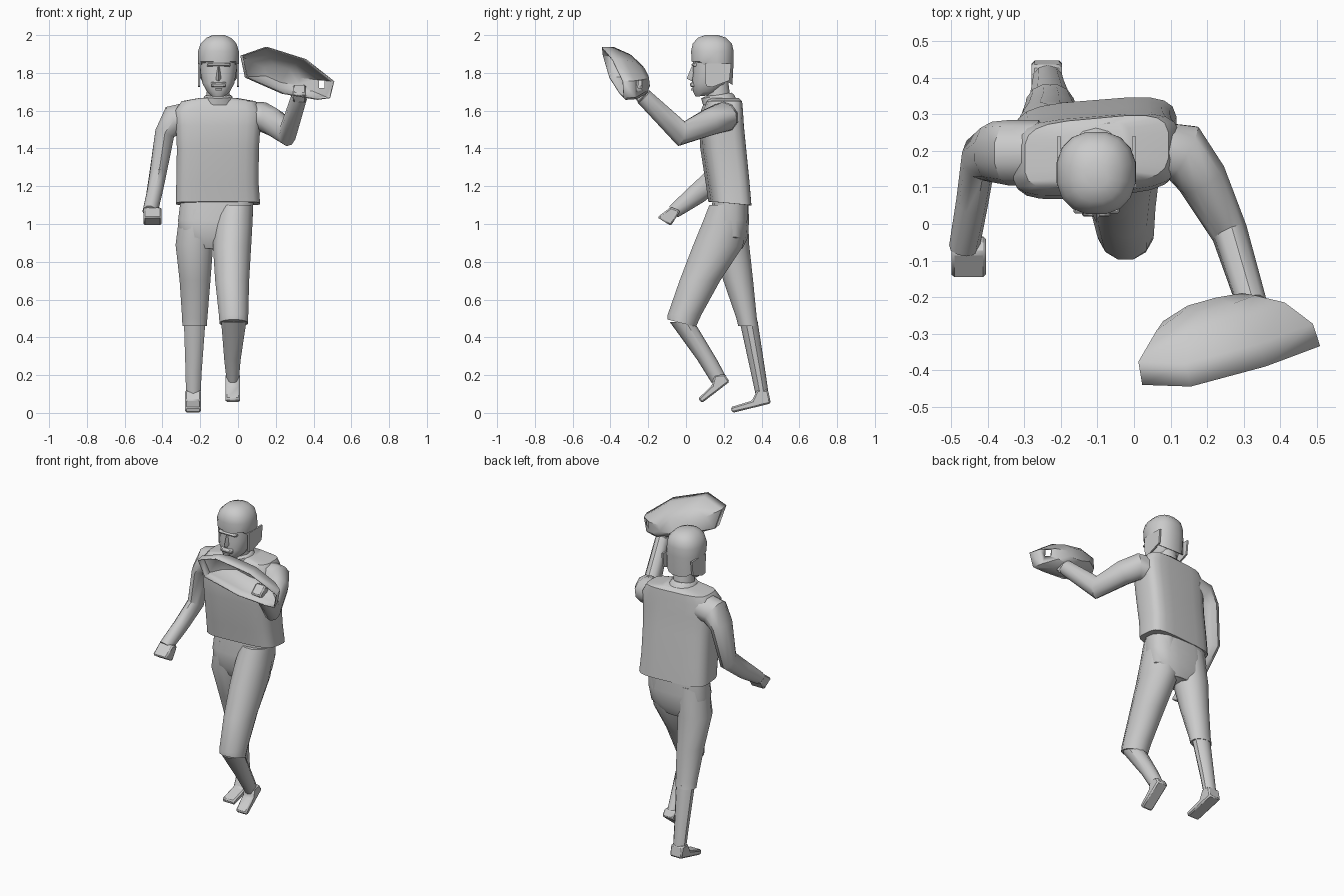
import bpy, math
from mathutils import Vector


def mesh_object(name, verts, faces):
    me = bpy.data.meshes.new(name)
    me.from_pydata([tuple(v) for v in verts], [], faces)
    ob = bpy.data.objects.new(name, me)
    bpy.context.collection.objects.link(ob)
    return ob


def skin(name, rings, caps=(True, True)):
    n = len(rings[0])
    verts = [p for r in rings for p in r]
    faces = [(k * n + i, k * n + (i + 1) % n, (k + 1) * n + (i + 1) % n, (k + 1) * n + i)
             for k in range(len(rings) - 1) for i in range(n)]
    if caps[0]:
        faces.append(tuple(reversed(range(n))))
    if caps[1]:
        faces.append(tuple(range(len(verts) - n, len(verts))))
    return mesh_object(name, verts, faces)


def loft(name, sections, n=12, power=2.0, yaw=0.0):
    """Level rings given as (z, x0, x1, y_front, y_back, drop); drop lowers the back edge."""
    rings = []
    for z, x0, x1, y0, y1, drop in sections:
        ring = []
        for i in range(n):
            a = 2 * math.pi * (i + 0.5) / n
            c, s = math.cos(a), math.sin(a)
            c = math.copysign(abs(c) ** (2 / power), c)
            s = math.copysign(abs(s) ** (2 / power), s)
            ring.append(Vector(((x0 + x1) / 2 + c * (x1 - x0) / 2,
                                (y0 + y1) / 2 + s * (y1 - y0) / 2 + yaw * c, z - drop * s)))
        rings.append(ring)
    return skin(name, rings)


def limb(name, path, u, n=10):
    """Tube along (x, y, z, radius_u, radius_v), mitred at the joints."""
    pts = [Vector(p[:3]) for p in path]
    u, last, rings = Vector(u), None, []
    for i, p in enumerate(path):
        d = Vector()
        if i > 0:
            d += (pts[i] - pts[i - 1]).normalized()
        if i < len(pts) - 1:
            d += (pts[i + 1] - pts[i]).normalized()
        d.normalize()
        if last:
            u = last.rotation_difference(d) @ u
        u = (u - d * u.dot(d)).normalized()
        v, last = d.cross(u), d
        rings.append([pts[i] + u * p[3] * math.cos(2 * math.pi * k / n)
                      + v * p[4] * math.sin(2 * math.pi * k / n) for k in range(n)])
    return skin(name, rings)


def plate(name, x0, x1, profile, bevel=0.008):
    """Side profile of (y, z) points extruded across x."""
    ob = skin(name, [[Vector((x, y, z)) for y, z in profile] for x in (x0, x1)])
    if bevel:
        m = ob.modifiers.new("bevel", 'BEVEL')
        m.width, m.segments = bevel, 1
    return ob


# Shirt, hips and collar
loft("shirt", [(1.108, -0.33, 0.118, 0.125, 0.34, 0.01), (1.22, -0.328, 0.11, 0.11, 0.33, 0),
               (1.40, -0.325, 0.112, 0.082, 0.312, 0), (1.52, -0.33, 0.12, 0.075, 0.30, 0),
               (1.60, -0.335, 0.125, 0.085, 0.295, 0), (1.65, -0.30, 0.095, 0.105, 0.29, 0),
               (1.668, -0.20, -0.01, 0.12, 0.27, 0)], n=20, power=4, yaw=0.018)
loft("hips", [(1.14, -0.305, 0.085, 0.14, 0.33, 0), (1.02, -0.32, 0.08, 0.13, 0.335, 0),
              (0.93, -0.31, 0.06, 0.13, 0.33, 0), (0.87, -0.24, -0.03, 0.16, 0.30, 0)],
     n=16, power=2.8)
loft("collar", [(1.63, -0.20, -0.01, 0.09, 0.28, 0), (1.675, -0.18, -0.03, 0.08, 0.255, -0.01),
                (1.685, -0.165, -0.045, 0.10, 0.24, -0.01)], n=14)
loft("neck", [(1.64, -0.17, -0.04, 0.11, 0.24, 0), (1.76, -0.165, -0.045, 0.10, 0.225, 0)])

# Head, hair and face
loft("head", [(1.678, -0.14, -0.07, 0.05, 0.13, -0.004), (1.70, -0.165, -0.042, 0.037, 0.18, 0),
              (1.745, -0.19, -0.018, 0.03, 0.215, 0), (1.80, -0.20, -0.008, 0.037, 0.235, 0),
              (1.86, -0.203, -0.004, 0.034, 0.245, 0), (1.93, -0.20, -0.008, 0.04, 0.24, 0)],
     n=16, power=2.3)
loft("hair", [(1.795, -0.207, 0.001, 0.075, 0.247, 0.06), (1.86, -0.214, 0.007, 0.028, 0.254, 0),
              (1.915, -0.213, 0.006, 0.025, 0.254, 0), (1.955, -0.20, -0.006, 0.034, 0.245, 0),
              (1.985, -0.17, -0.035, 0.06, 0.215, 0), (2.0, -0.135, -0.07, 0.10, 0.17, 0)],
     n=16, power=2.3)
skin("nose", [[Vector((-0.103 + s * w, y, z)) for s, y in ((-1, 0.05), (0, yf), (1, 0.05))]
              for z, w, yf in ((1.758, 0.022, 0.028), (1.77, 0.02, 0.004), (1.835, 0.01, 0.03))])
plate("moustache", -0.143, -0.063, [(0.05, 1.725), (0.024, 1.725), (0.02, 1.745), (0.05, 1.758)], 0.005)
plate("lower_lip", -0.12, -0.086, [(0.05, 1.705), (0.027, 1.707), (0.027, 1.716), (0.05, 1.72)], 0)
plate("brow", -0.165, -0.04, [(0.06, 1.83), (0.027, 1.838), (0.03, 1.85), (0.06, 1.855)], 0.005)
for i, x in enumerate((-0.211, -0.005)):
    plate("sideburn_%d" % i, x, x + 0.011,
          [(0.105, 1.73), (0.14, 1.725), (0.23, 1.76), (0.24, 1.85), (0.10, 1.85)], 0)

# Trouser legs, shins and feet
loft("back_trouser_leg", [(0.46, -0.297, -0.163, 0.275, 0.385, 0.0), (0.50, -0.298, -0.16, 0.265, 0.377, 0),
                          (0.70, -0.312, -0.143, 0.195, 0.358, 0), (0.89, -0.334, -0.128, 0.135, 0.338, 0),
                          (1.08, -0.31, -0.10, 0.14, 0.33, 0)])
loft("front_trouser_leg", [(0.475, -0.10, 0.055, -0.10, 0.055, 0.02), (0.52, -0.104, 0.057, -0.10, 0.085, 0.0),
                           (0.70, -0.124, 0.062, -0.038, 0.185, 0), (0.88, -0.136, 0.073, 0.03, 0.305, 0),
                           (1.0, -0.13, 0.08, 0.08, 0.328, 0), (1.10, -0.11, 0.083, 0.12, 0.33, 0)])
loft("back_shin", [(0.08, -0.277, -0.197, 0.372, 0.44, 0), (0.22, -0.28, -0.19, 0.342, 0.42, 0),
                   (0.48, -0.289, -0.170, 0.285, 0.38, 0)], n=10)
loft("front_shin", [(0.175, -0.062, 0.006, 0.135, 0.213, -0.015), (0.28, -0.075, 0.016, 0.06, 0.165, 0),
                    (0.48, -0.092, 0.047, -0.085, 0.045, 0)], n=10)
plate("back_foot", -0.28, -0.197, [(0.375, 0.12), (0.435, 0.12), (0.449, 0.05), (0.245, 0.0),
                                   (0.236, 0.03), (0.35, 0.065)])
plate("front_foot", -0.065, 0.01, [(0.15, 0.20), (0.205, 0.205), (0.231, 0.165), (0.085, 0.053),
                                   (0.064, 0.075), (0.137, 0.145)])

# Arms and hands
limb("lowered_arm", [(-0.26, 0.195, 1.56, 0.09, 0.09), (-0.34, 0.195, 1.55, 0.09, 0.085),
                     (-0.388, 0.197, 1.48, 0.083, 0.055), (-0.425, 0.18, 1.26, 0.068, 0.046),
                     (-0.443, 0.06, 1.16, 0.056, 0.043), (-0.465, -0.065, 1.065, 0.038, 0.042)], (0, 1, 0))
plate("lowered_hand", -0.50, -0.405, [(-0.08, 1.09), (-0.03, 1.07), (-0.08, 0.99), (-0.152, 1.035)])
limb("raised_arm", [(0.05, 0.20, 1.565, 0.085, 0.085), (0.135, 0.195, 1.565, 0.08, 0.085),
                    (0.185, 0.125, 1.54, 0.075, 0.07), (0.262, -0.025, 1.478, 0.068, 0.05),
                    (0.325, -0.225, 1.675, 0.045, 0.042)], (0, 0, 1))
plate("raised_hand", 0.29, 0.36, [(-0.20, 1.70), (-0.23, 1.74), (-0.29, 1.69), (-0.25, 1.64)])

# Hollow shell held in the raised hand, opening forward, with a small square hole
rim = [Vector(p) for p in ((0.025, -0.44, 1.89), (0.155, -0.445, 1.935), (0.36, -0.39, 1.87),
                           (0.507, -0.335, 1.755), (0.485, -0.33, 1.668), (0.42, -0.32, 1.66),
                           (0.245, -0.35, 1.69), (0.05, -0.405, 1.775))]
mid, back = sum(rim, Vector()) / len(rim), Vector((0.24, -0.215, 1.785))
shell = skin("held_shell", [[mid.lerp(back, t) + (p - mid) * s for p in rim]
                            for t, s in ((0, 1), (0.38, 0.98), (0.8, 0.72), (1, 0.40))], caps=(False, True))
thick = shell.modifiers.new("thickness", 'SOLIDIFY')
thick.thickness, thick.offset = 0.006, 0
cutter = plate("hole_cutter", 0.43, 0.458, [(-0.325, 1.72), (-0.325, 1.76), (-0.18, 1.76), (-0.18, 1.72)], 0)
cutter.hide_render = True
cutter.display_type = 'WIRE'

# Consistent normals and smooth shading with sharp edges kept
import bmesh
bpy.ops.object.select_all(action='DESELECT')
for ob in bpy.context.collection.objects:
    bm = bmesh.new()
    bm.from_mesh(ob.data)
    bmesh.ops.recalc_face_normals(bm, faces=bm.faces)
    bm.to_mesh(ob.data)
    bm.free()
    ob.select_set(True)
    bpy.context.view_layer.objects.active = ob
bpy.ops.object.shade_smooth_by_angle(angle=math.radians(40))
cut = shell.modifiers.new("hole", 'BOOLEAN')
cut.object, cut.operation, cut.solver = cutter, 'DIFFERENCE', 'EXACT'
